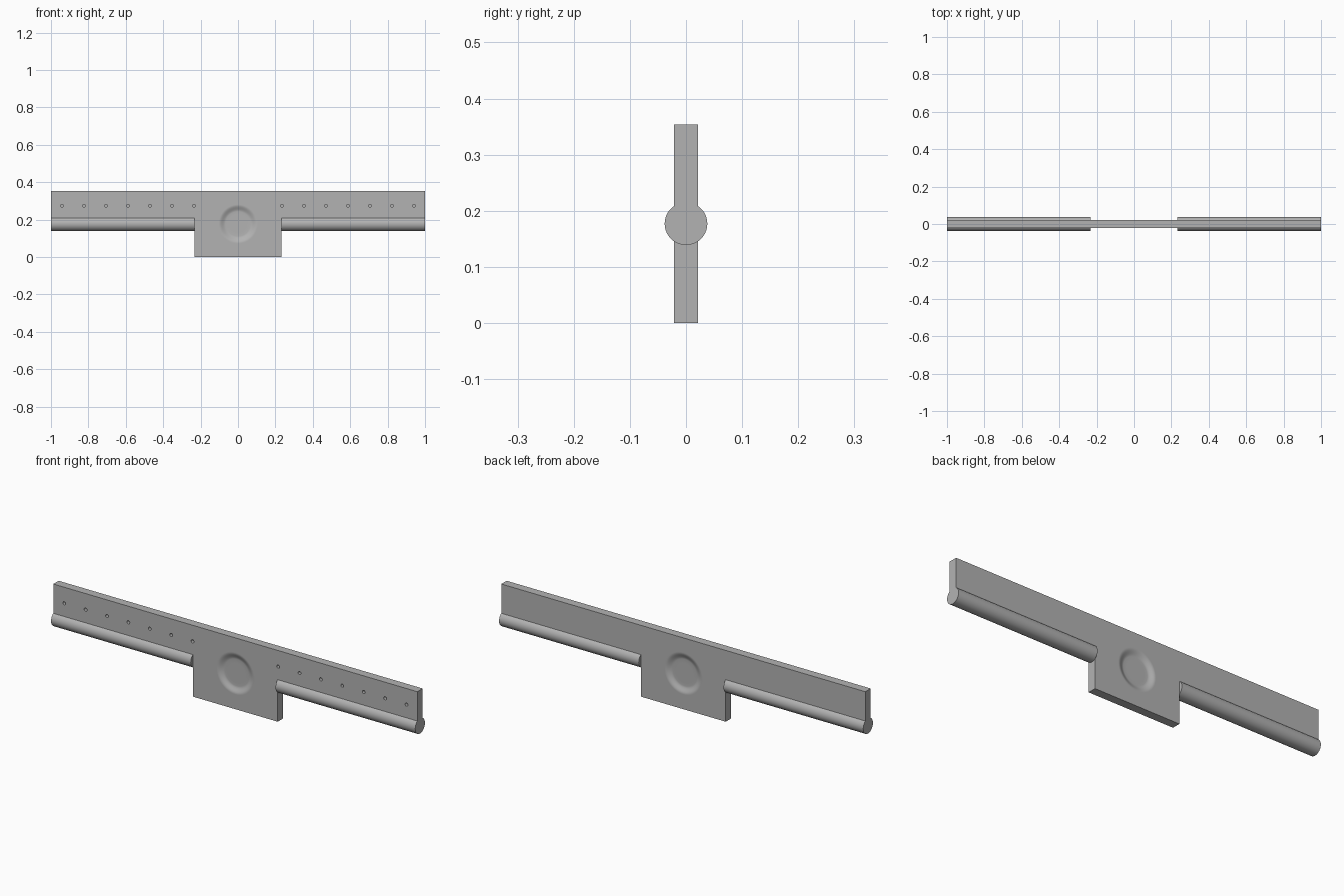
import bpy, bmesh, math
from mathutils import Matrix, Vector

cube = bpy.data.objects.get("Cube")
if cube:
    bpy.data.objects.remove(cube, do_unlink=True)

HALF_T = 0.021      # half thickness of the plate
TOP, MID = 0.354, 0.177
TAB = 0.233         # half width of the centre tab
ROD_R = 0.038
DISH_R = 0.105
SEG = 48

grey = bpy.data.materials.new("satin grey")
grey.use_nodes = True
grey.diffuse_color = (0.45, 0.45, 0.45, 1)
grey.node_tree.nodes["Principled BSDF"].inputs["Base Color"].default_value = (0.45, 0.45, 0.45, 1)


def make_object(name, bm, smooth=False):
    bmesh.ops.recalc_face_normals(bm, faces=bm.faces)
    mesh = bpy.data.meshes.new(name)
    bm.to_mesh(mesh)
    bm.free()
    mesh.materials.append(grey)
    ob = bpy.data.objects.new(name, mesh)
    bpy.context.collection.objects.link(ob)
    bpy.ops.object.select_all(action="DESELECT")
    bpy.context.view_layer.objects.active = ob
    ob.select_set(True)
    if smooth:
        bpy.ops.object.shade_smooth_by_angle(angle=math.radians(35))
    return ob


def add_cylinder(bm, centre, radius, length, axis, segments):
    turn = Matrix.Rotation(math.pi / 2, 4, "Y" if axis == "X" else "X")
    bmesh.ops.create_cone(bm, cap_ends=True, segments=segments, radius1=radius,
                          radius2=radius, depth=length,
                          matrix=Matrix.Translation(centre) @ turn)


# T-shaped plate: long arms with a centre tab
outline = [(-1, TOP), (-1, 0.2), (-TAB, 0.2), (-TAB, 0),
           (TAB, 0), (TAB, 0.2), (1, 0.2), (1, TOP)]
bm = bmesh.new()
face = bm.faces.new([bm.verts.new((x, -HALF_T, z)) for x, z in outline])
extruded = bmesh.ops.extrude_face_region(bm, geom=[face])["geom"]
bmesh.ops.translate(bm, vec=(0, 2 * HALF_T, 0),
                    verts=[v for v in extruded if isinstance(v, bmesh.types.BMVert)])
plate = make_object("plate", bm)

# Opening for the dish and a row of blind holes in the front of each arm
bm = bmesh.new()
add_cylinder(bm, (0, 0, MID), DISH_R, 0.2, "Y", SEG)
for side in (-1, 1):
    for i in range(7):
        add_cylinder(bm, (side * (0.235 + 0.1175 * i), -HALF_T, 0.274),
                     0.008, 0.04, "Y", 12)
cutter = make_object("hole_cutter", bm)
cutter.hide_render = True
cut = plate.modifiers.new("holes", "BOOLEAN")
cut.operation = "DIFFERENCE"
cut.solver = "EXACT"
cut.object = cutter
bpy.context.view_layer.objects.active = plate
bpy.ops.object.modifier_apply(modifier=cut.name)
bpy.data.objects.remove(cutter, do_unlink=True)

# Shallow dish pressed into both faces of the tab
bm = bmesh.new()
for side in (-1, 1):
    profile = [(DISH_R, 0), (0.102, 0)]
    for i in range(1, 9):
        t = i / 8
        profile.append((0.102 - 0.036 * t, 0.012 * t * t * (3 - 2 * t)))
    profile += [(0.05, 0.012), (0, 0.012)]
    verts = [bm.verts.new((r, side * (HALF_T - d), MID)) for r, d in profile]
    edges = [bm.edges.new(pair) for pair in zip(verts, verts[1:])]
    bmesh.ops.spin(bm, geom=verts + edges, cent=(0, 0, MID), axis=(0, 1, 0),
                   angle=math.tau, steps=SEG, use_merge=False)
bmesh.ops.remove_doubles(bm, verts=bm.verts, dist=0.0002)
# Close the hidden rim so the dish is solid
rim = [e for e in bm.edges if e.is_boundary]
bmesh.ops.bridge_loops(bm, edges=rim)
make_object("centre_dish", bm, smooth=True)

# Round rods along the lower edge of both arms
for name, side in (("left_rod", 1), ("right_rod", -1)):
    bm = bmesh.new()
    add_cylinder(bm, (side * (1 + TAB) / 2, 0, MID), ROD_R, 1 - TAB, "X", SEG)
    make_object(name, bm, smooth=True)
